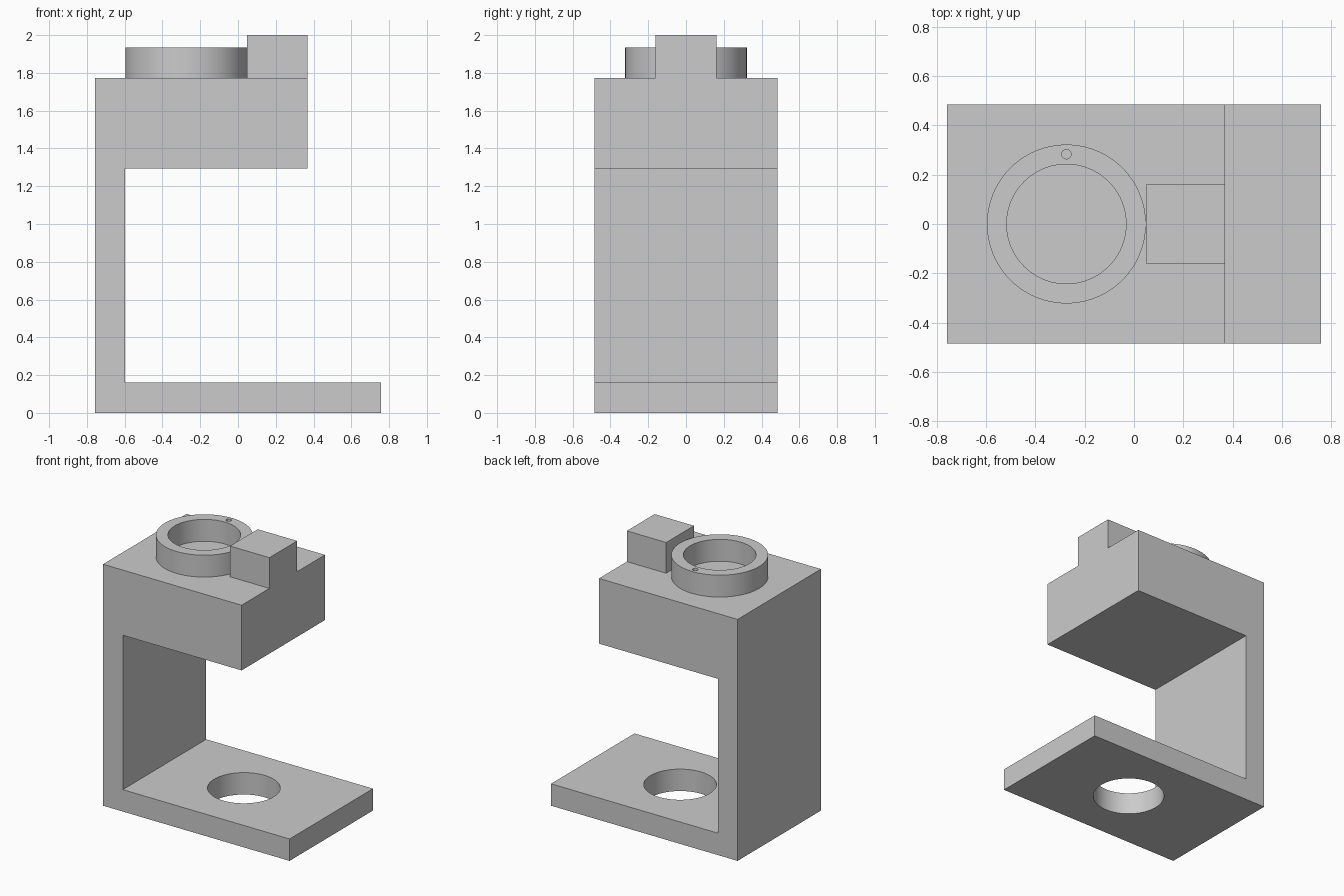
import bpy
import bmesh
import math

cube = bpy.data.objects.get("Cube")
if cube:
    bpy.data.objects.remove(cube, do_unlink=True)

# Single plain grey
GREY = 0.6
grey = bpy.data.materials.new("plain grey")
grey.use_nodes = True
grey.diffuse_color = (GREY, GREY, GREY, 1)
grey.node_tree.nodes["Principled BSDF"].inputs["Base Color"].default_value = (GREY, GREY, GREY, 1)

# Main heights and positions
PLATE_TOP, HEAD_BOTTOM, HEAD_TOP, RING_TOP, BLOCK_TOP = 0.161, 1.295, 1.774, 1.935, 2.0
LEFT_END, WALL_INNER, HEAD_END, PLATE_END = -0.758, -0.597, 0.368, 0.758
HALF_DEPTH = 0.484
RING_X = -0.274


def extrude_profile(name, profile, half_depth):
    """Extrude an x-z outline along y."""
    bm = bmesh.new()
    face = bm.faces.new([bm.verts.new((x, -half_depth, z)) for x, z in profile])
    moved = bmesh.ops.extrude_face_region(bm, geom=[face])["geom"]
    verts = [v for v in moved if isinstance(v, bmesh.types.BMVert)]
    bmesh.ops.translate(bm, verts=verts, vec=(0, 2 * half_depth, 0))
    bmesh.ops.recalc_face_normals(bm, faces=bm.faces)
    mesh = bpy.data.meshes.new(name)
    bm.to_mesh(mesh)
    bm.free()
    mesh.materials.append(grey)
    obj = bpy.data.objects.new(name, mesh)
    bpy.context.collection.objects.link(obj)
    return obj


def cylinder(name, radius, x, y, bottom, top, sides=96):
    bpy.ops.mesh.primitive_cylinder_add(vertices=sides, radius=radius, depth=top - bottom,
                                        location=(x, y, (bottom + top) / 2))
    obj = bpy.context.object
    obj.name = name
    obj.data.materials.append(grey)
    return obj


def cut(target, cutter):
    """Subtract the cutter and discard it."""
    mod = target.modifiers.new("hole", 'BOOLEAN')
    mod.operation = 'DIFFERENCE'
    mod.solver = 'EXACT'
    mod.object = cutter
    select(target)
    bpy.ops.object.modifier_apply(modifier=mod.name)
    bpy.data.objects.remove(cutter, do_unlink=True)


def select(obj):
    bpy.ops.object.select_all(action='DESELECT')
    obj.select_set(True)
    bpy.context.view_layer.objects.active = obj


# C-shaped frame: base plate, upright wall and overhanging head
frame = extrude_profile("c_frame", [
    (LEFT_END, 0), (PLATE_END, 0), (PLATE_END, PLATE_TOP), (WALL_INNER, PLATE_TOP),
    (WALL_INNER, HEAD_BOTTOM), (HEAD_END, HEAD_BOTTOM), (HEAD_END, HEAD_TOP),
    (LEFT_END, HEAD_TOP)], HALF_DEPTH)
cut(frame, cylinder("plate_hole_cutter", 0.242, 0.048, 0, -0.1, 0.3))

# Raised collar with a small pin hole in its rim
collar = cylinder("collar_ring", 0.322, RING_X, 0, HEAD_TOP, RING_TOP)
cut(collar, cylinder("bore_cutter", 0.242, RING_X, 0, HEAD_TOP - 0.1, RING_TOP + 0.1))
cut(collar, cylinder("pin_hole_cutter", 0.019, RING_X, 0.283, HEAD_TOP - 0.1, RING_TOP + 0.1, 32))

# Square block beside the collar
extrude_profile("stop_block", [
    (0.048, HEAD_TOP), (HEAD_END, HEAD_TOP), (HEAD_END, BLOCK_TOP), (0.048, BLOCK_TOP)], 0.161)

# Smooth round walls, crisp edges
for part in (frame, collar):
    select(part)
    bpy.ops.object.shade_smooth_by_angle(angle=math.radians(30))
